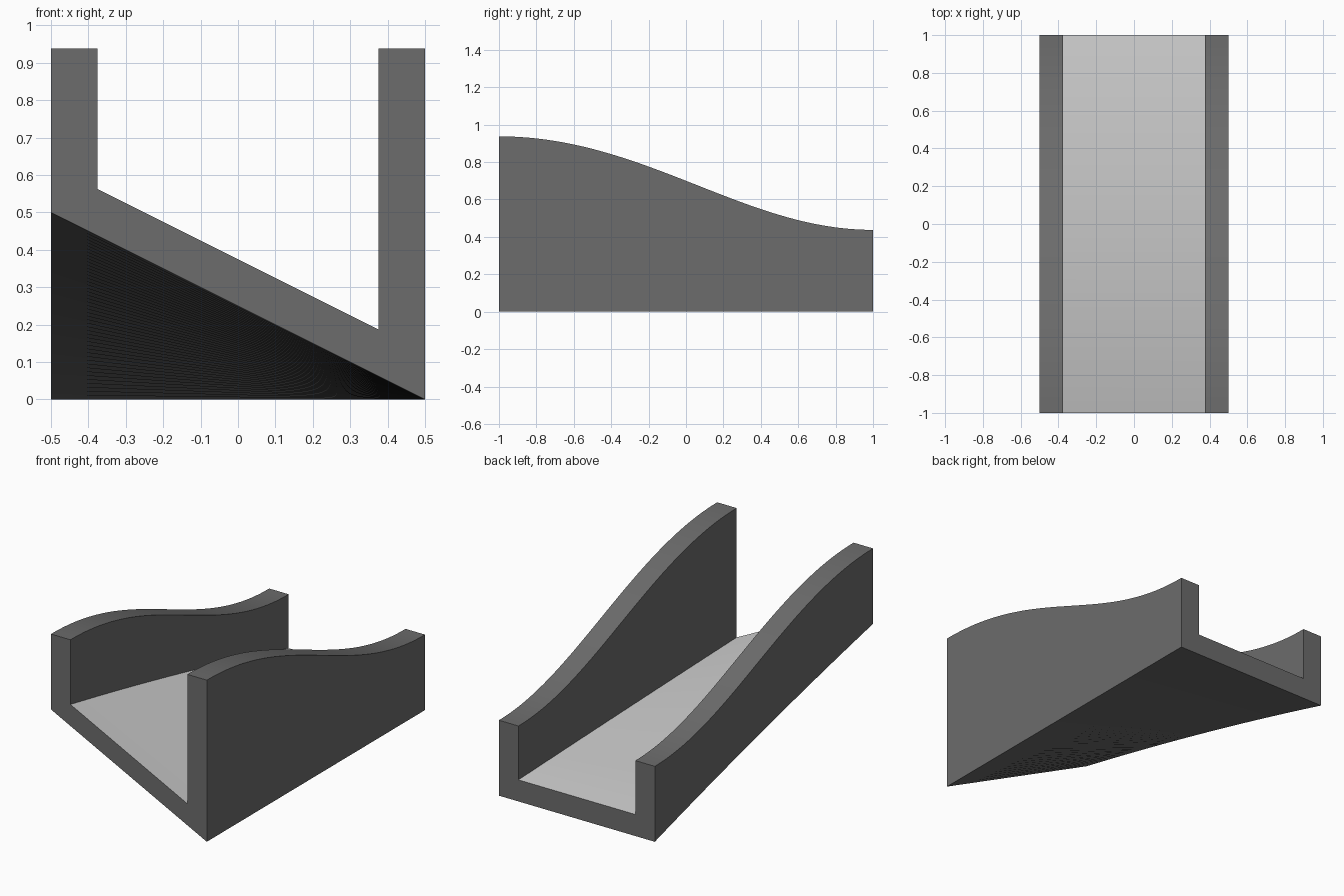
import bpy, bmesh, math

if "Cube" in bpy.data.objects:
    bpy.data.objects.remove(bpy.data.objects["Cube"])

ROWS = 48
HALF, INNER, THICK, WALL, DROP = 0.5, 0.375, 0.125, 0.4375, 0.5


def material(name, grey):
    m = bpy.data.materials.new(name)
    m.diffuse_color = (grey, grey, grey, 1)
    m.use_nodes = True
    m.node_tree.nodes["Principled BSDF"].inputs["Base Color"].default_value = m.diffuse_color
    return m


def section(t):
    """U-shaped cross-section at t: banked at the front (0), level at the back (1)."""
    bank = DROP * (1 - t + 0.14 * t * (1 - t))
    ease = (1 + math.cos(math.pi * t)) / 2 + 0.025 * math.sin(math.pi * t) ** 2
    top = WALL + DROP * ease

    def under(x):
        return bank * (HALF - x)

    return [(-HALF, under(-HALF)), (HALF, under(HALF)),
            (HALF, top), (INNER, top),
            (INNER, under(INNER) + THICK), (-INNER, under(-INNER) + THICK),
            (-INNER, top), (-HALF, top)]


# Loft the section from front to back
bm = bmesh.new()
rings = []
for i in range(ROWS + 1):
    t = i / ROWS
    rings.append([bm.verts.new((x, 2 * t - 1, z)) for x, z in section(t)])

for a, b in zip(rings, rings[1:]):
    for k in range(8):
        n = (k + 1) % 8
        f = bm.faces.new((a[k], a[n], b[n], b[k]))
        f.material_index = 1 if k == 4 else 0   # light running surface
        f.smooth = True

# End faces
bm.faces.new(rings[0])
bm.faces.new(rings[-1][::-1])
bmesh.ops.recalc_face_normals(bm, faces=bm.faces[:])

mesh = bpy.data.meshes.new("banked_track")
bm.to_mesh(mesh)
bm.free()
mesh.materials.append(material("dark_body", 0.15))
mesh.materials.append(material("light_floor", 0.6))

track = bpy.data.objects.new("banked_track", mesh)
bpy.context.collection.objects.link(track)
bpy.context.view_layer.objects.active = track
track.select_set(True)
bpy.ops.object.shade_smooth_by_angle(angle=math.radians(25))
